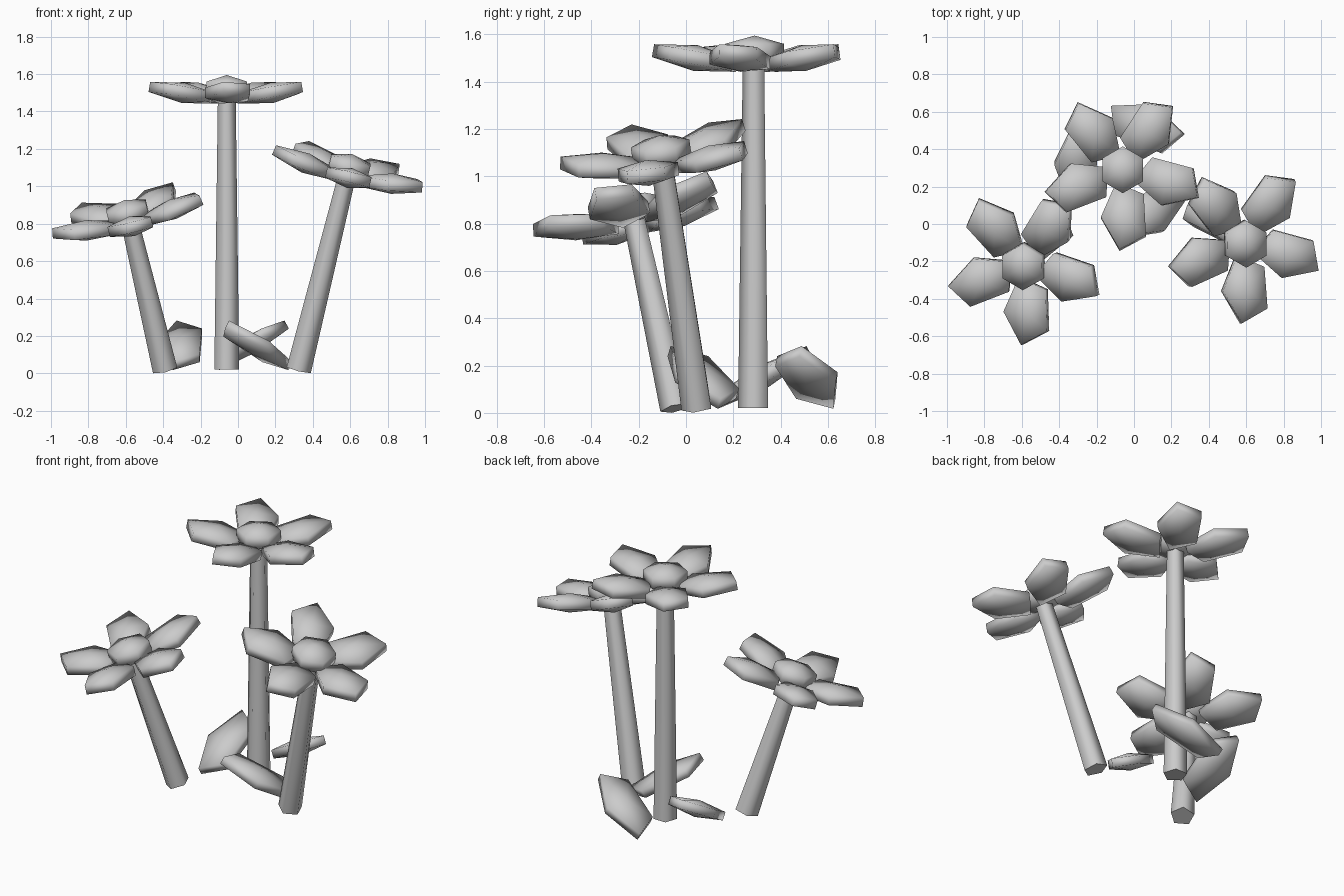
import bpy, bmesh, math
from mathutils import Matrix, Vector

if "Cube" in bpy.data.objects:
    bpy.data.objects.remove(bpy.data.objects["Cube"])


def add_object(name, bm, matrix, angle=180):
    mesh = bpy.data.meshes.new(name)
    bmesh.ops.recalc_face_normals(bm, faces=bm.faces)
    bm.to_mesh(mesh)
    bm.free()
    obj = bpy.data.objects.new(name, mesh)
    bpy.context.collection.objects.link(obj)
    obj.matrix_world = matrix
    bpy.ops.object.select_all(action='DESELECT')
    bpy.context.view_layer.objects.active = obj
    obj.select_set(True)
    if angle < 180:
        bpy.ops.object.shade_smooth_by_angle(angle=math.radians(angle))
    else:
        bpy.ops.object.shade_smooth()
    return obj


def pebble(name, sides, phase, rx, ry, h, matrix):
    """Flattened low-poly ball: two rings (outline rx, ry) and two poles at +-h."""
    bm = bmesh.new()
    rings = []
    for z in (-h / 2, h / 2):
        ring = []
        for i in range(sides):
            a = math.radians(phase) + math.tau * i / sides
            ring.append(bm.verts.new((rx * math.cos(a), ry * math.sin(a), z)))
        rings.append(ring)
    low, high = rings
    bottom, top = bm.verts.new((0, 0, -h)), bm.verts.new((0, 0, h))
    for i in range(sides):
        j = (i + 1) % sides
        bm.faces.new((low[i], low[j], high[j], high[i]))
        bm.faces.new((low[j], low[i], bottom))
        bm.faces.new((high[i], high[j], top))
    return add_object(name, bm, matrix)


def rot(deg, axis):
    return Matrix.Rotation(math.radians(deg), 4, axis)


def flower(prefix, base, head):
    base, head = Vector(base), Vector(head)
    axis = head - base
    tilt = Vector((0, 0, 1)).rotation_difference(axis).to_matrix().to_4x4()
    # tapered five-sided stem
    length = axis.length - 0.04
    bm = bmesh.new()
    bmesh.ops.create_cone(bm, cap_ends=True, segments=5, radius1=0.07,
                          radius2=0.05, depth=length)
    # turn one corner of the section to the front
    corner = max((v.co for v in bm.verts), key=lambda c: c.y + 0.001 * c.x)
    turn = -math.pi / 2 - math.atan2(corner.y, corner.x)
    bmesh.ops.rotate(bm, verts=bm.verts, matrix=Matrix.Rotation(turn, 3, 'Z'))
    bmesh.ops.translate(bm, verts=bm.verts, vec=(0, 0, length / 2))
    add_object(prefix + "_stem", bm, Matrix.Translation(base) @ tilt, 80)
    # domed six-sided centre
    frame = Matrix.Translation(head) @ tilt
    pebble(prefix + "_centre", 6, 30, 0.125, 0.125, 0.07, frame)
    # ring of five raised petals
    for i in range(5):
        place = (rot(-87 + 72 * i, 'Z') @ Matrix.Translation((0.25, 0, -0.025))
                 @ rot(-10, 'Y'))
        pebble(f"{prefix}_petal_{i + 1}", 5, -90, 0.19, 0.13, 0.055, frame @ place)


flower("left_flower", (-0.39, -0.04, 0.02), (-0.59, -0.225, 0.86))
flower("middle_flower", (-0.06, 0.29, 0.02), (-0.06, 0.29, 1.525))
flower("right_flower", (0.325, 0.05, 0.02), (0.595, -0.105, 1.105))

# three slanted leaves around the middle stem: centre x, y and heading
for i, (x, y, yaw) in enumerate([(0.06, 0.52, 159), (-0.30, 0.32, 267), (0.09, 0.067, 32)]):
    place = Matrix.Translation((x, y, 0.15)) @ rot(yaw, 'Z') @ rot(29, 'Y')
    pebble(f"leaf_{i + 1}", 5, -90, 0.24, 0.125, 0.05, place)
